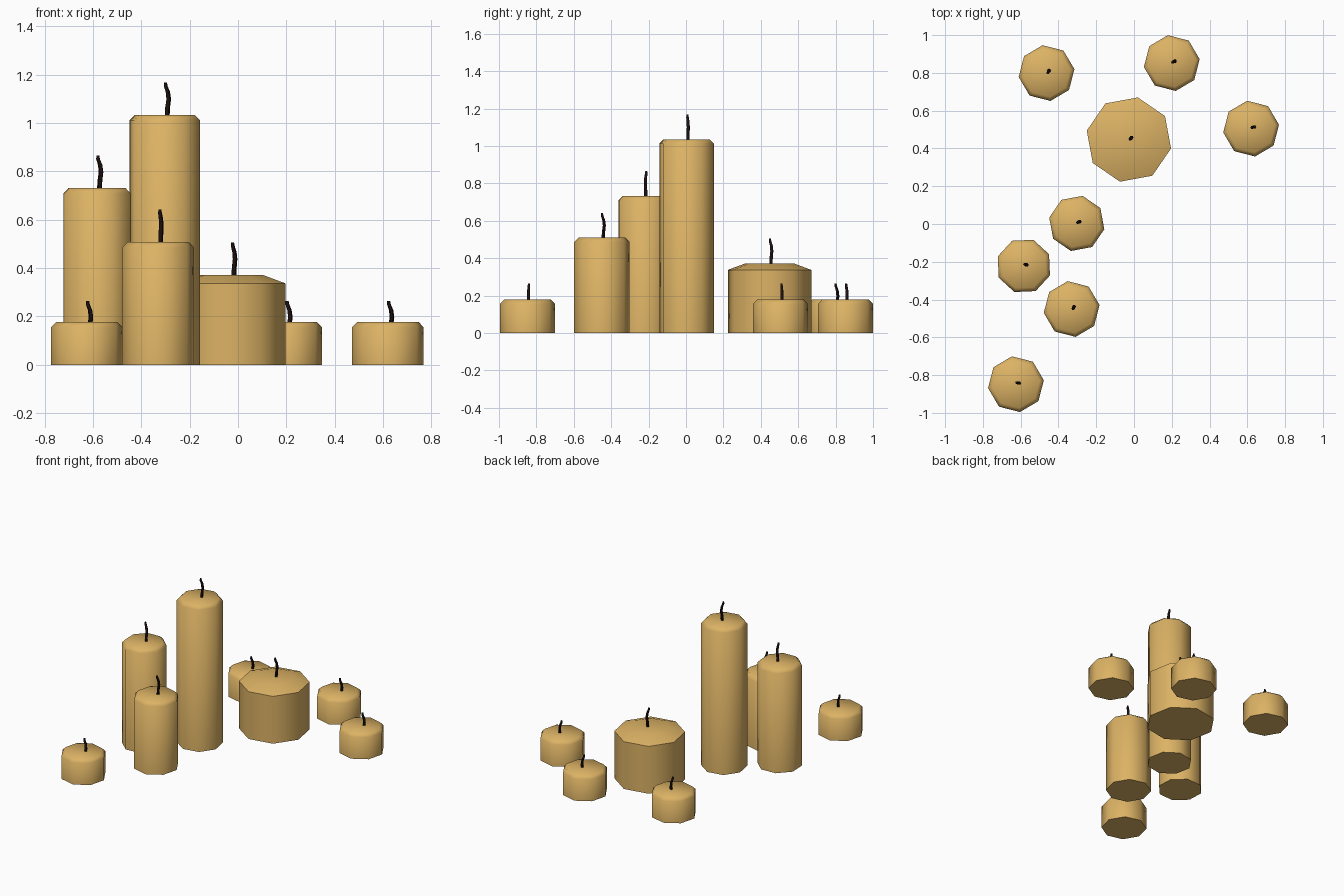
import bpy, bmesh, math

if "Cube" in bpy.data.objects:
    bpy.data.objects.remove(bpy.data.objects["Cube"])


def material(name, rgb):
    m = bpy.data.materials.new(name)
    m.diffuse_color = (*rgb, 1)
    m.use_nodes = True
    m.node_tree.nodes["Principled BSDF"].inputs["Base Color"].default_value = m.diffuse_color
    return m


wax = material("honey_wax", (0.72, 0.45, 0.13))
char = material("burnt_wick", (0.012, 0.005, 0.005))


def loft(name, rings, sides, phase, mat):
    """Closed tube through rings given as (x, y, z, radius)."""
    bm = bmesh.new()
    loops = []
    for x, y, z, r in rings:
        loops.append([bm.verts.new((x + r * math.cos(phase + k * math.tau / sides),
                                    y + r * math.sin(phase + k * math.tau / sides), z))
                      for k in range(sides)])
    for a, b in zip(loops, loops[1:]):
        for k in range(sides):
            n = (k + 1) % sides
            bm.faces.new((a[k], a[n], b[n], b[k]))
    bm.faces.new(loops[0][::-1])
    bm.faces.new(loops[-1])
    mesh = bpy.data.meshes.new(name)
    bm.to_mesh(mesh)
    bm.free()
    mesh.materials.append(mat)
    ob = bpy.data.objects.new(name, mesh)
    bpy.context.collection.objects.link(ob)
    bpy.ops.object.select_all(action='DESELECT')
    ob.select_set(True)
    bpy.context.view_layer.objects.active = ob
    bpy.ops.object.shade_smooth_by_angle(angle=math.radians(60))
    return ob


def candle(name, x, y, height, phase, bend, radius=0.149, inset=0.022, drop=0.022, sink=0.0):
    # eight-sided wax body with a chamfered top edge
    loft(name + "_body", [(x, y, 0, radius), (x, y, height - drop, radius),
                          (x, y, height, radius - inset)], 8, math.radians(phase), wax)
    # S-curved wick, slightly off centre; bend is the direction of the belly
    c, s = math.cos(math.radians(bend)), math.sin(math.radians(bend))
    wx, wy, base = x + 0.010, y + 0.007, height - sink
    path = [(0.0, -0.01, 0.010), (0.002, 0.03, 0.010), (0.007, 0.065, 0.0095),
            (0.003, 0.095, 0.009), (-0.006, 0.118, 0.008), (-0.007, 0.133, 0.006)]
    loft(name + "_wick", [(wx + c * d, wy + s * d, base + z, r) for d, z, r in path],
         6, 0, char)


# pillar candles
candle("tall_pillar", -0.303, 0.003, 1.034, -12, 20)
candle("medium_pillar", -0.583, -0.222, 0.732, 25, -20, radius=0.147)
candle("short_pillar", -0.33, -0.45, 0.509, 8, 65)
# wide candle with a broad sloping shoulder
candle("wide_candle", -0.027, 0.447, 0.372, -12, 45, radius=0.228, inset=0.096, drop=0.035)
# small candles with short wicks
for i, (x, y) in enumerate([(-0.463, 0.799), (0.2, 0.852), (0.62, 0.505), (-0.625, -0.848)]):
    candle("small_candle_%d" % (i + 1), x, y, 0.178, 8, (60, 20, 10, -10)[i], sink=0.046)
